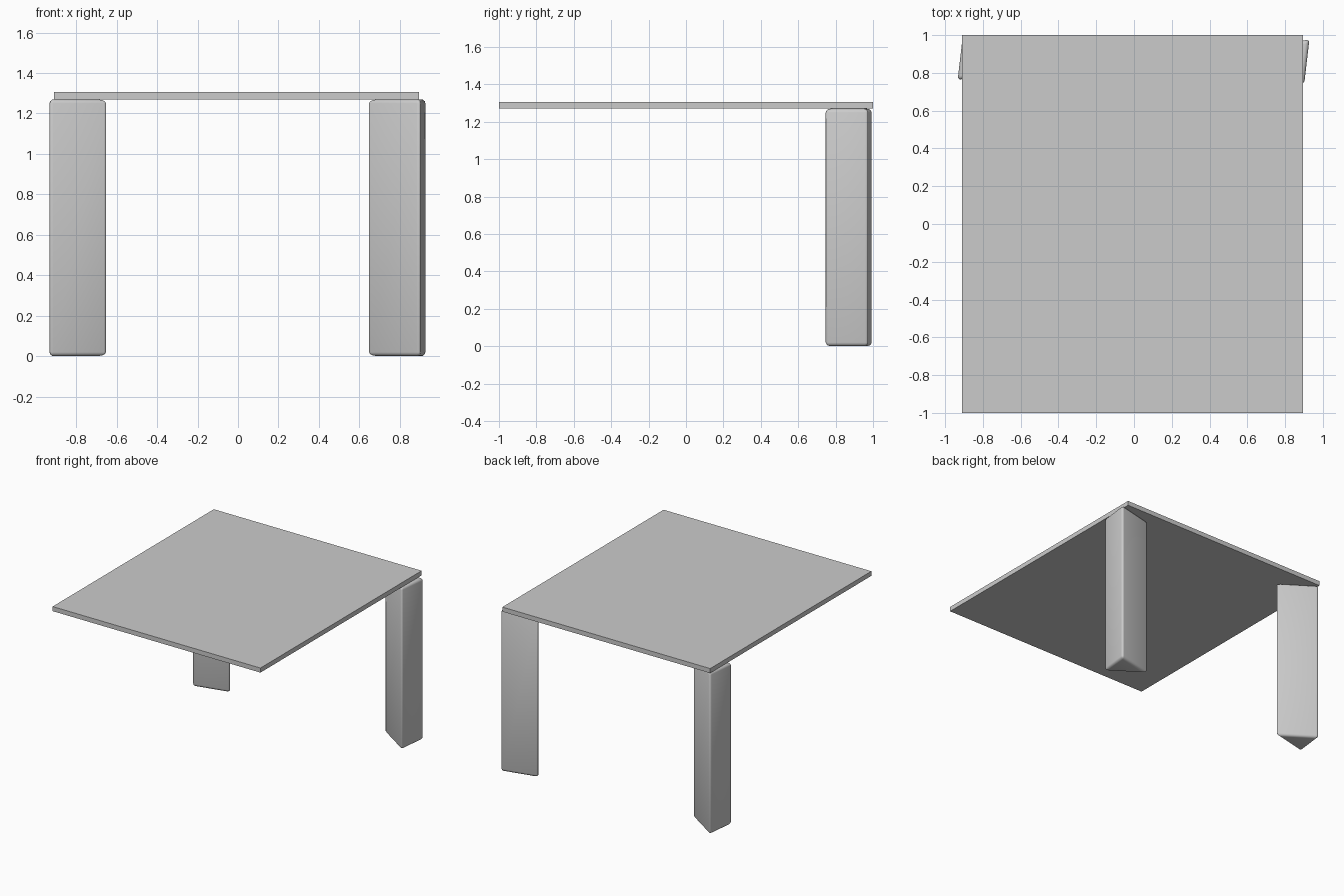
import bpy, bmesh
from mathutils import Vector

cube = bpy.data.objects.get("Cube")
if cube:
    bpy.data.objects.remove(cube, do_unlink=True)

grey = bpy.data.materials.new("light grey")
grey.use_nodes = True
colour = (0.6, 0.6, 0.6, 1)
grey.diffuse_color = colour
grey.node_tree.nodes["Principled BSDF"].inputs["Base Color"].default_value = colour


def prism(name, outline, z0, z1, bevel=0):
    """Extrude a flat outline upwards, with optional rounded edges."""
    bm = bmesh.new()
    base = bm.faces.new([bm.verts.new((x, y, z0)) for x, y in outline])
    up = bmesh.ops.extrude_face_region(bm, geom=[base], use_keep_orig=True)["geom"]
    verts = [v for v in up if isinstance(v, bmesh.types.BMVert)]
    bmesh.ops.translate(bm, verts=verts, vec=(0, 0, z1 - z0))
    bmesh.ops.recalc_face_normals(bm, faces=bm.faces)
    if bevel:
        bmesh.ops.bevel(bm, geom=bm.edges[:], offset=bevel, segments=3,
                        profile=0.5, affect='EDGES', clamp_overlap=True)
        for face in bm.faces:
            face.smooth = True
    mesh = bpy.data.meshes.new(name)
    bm.to_mesh(mesh)
    bm.free()
    mesh.materials.append(grey)
    obj = bpy.data.objects.new(name, mesh)
    bpy.context.collection.objects.link(obj)
    return obj


# Thin square-edged slab
prism("table_top", [(-0.91, -1), (0.895, -1), (0.895, 1), (-0.91, 1)], 1.27, 1.306)

# Three-sided rear legs: the right one is the left one turned half way round
corners = [Vector(c) for c in ((0.895, 0.75), (0.92, 0.97), (0.65, 0.91))]
middle = sum(corners, Vector((0, 0))) / 3
left = [c + (c - middle).normalized() * 0.012 for c in corners]
right = [(-0.005 - c.x, 1.74 - c.y) for c in left]
prism("left_rear_leg", left, 0, 1.27, 0.02)
prism("right_rear_leg", right, 0, 1.27, 0.02)
